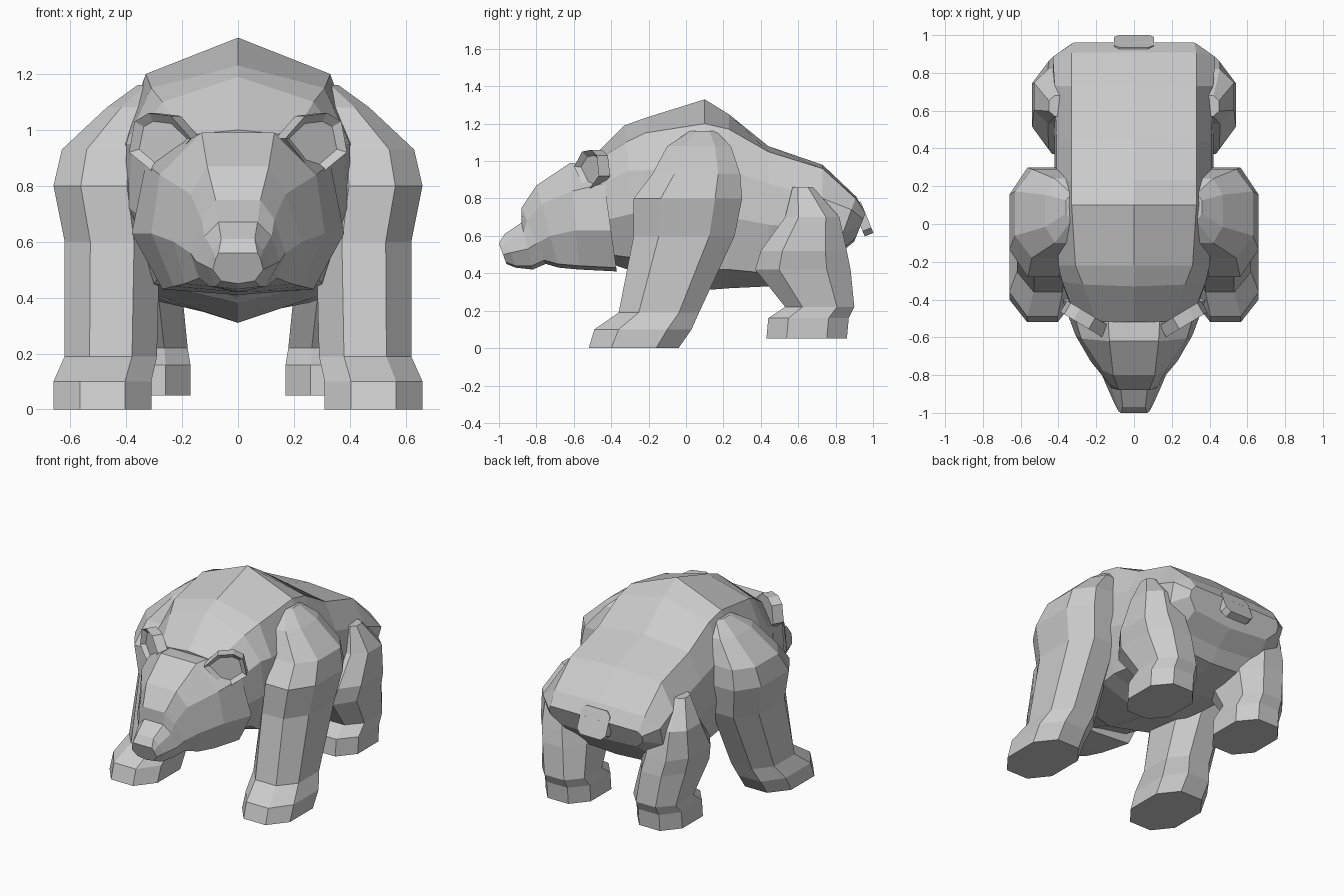
import bpy
import bmesh
from math import radians
from mathutils import Matrix, Vector

default_cube = bpy.data.objects.get("Cube")
if default_cube:
    bpy.data.objects.remove(default_cube, do_unlink=True)

# One plain grey covers the whole animal
grey = bpy.data.materials.new("warm_grey_fur")
grey.use_nodes = True
colour = (0.6, 0.6, 0.6, 1)
grey.diffuse_color = colour
grey.node_tree.nodes["Principled BSDF"].inputs["Base Color"].default_value = colour


def finish(bm, name):
    """Turn a bmesh into a flat shaded, coloured object."""
    bmesh.ops.recalc_face_normals(bm, faces=bm.faces[:])
    mesh = bpy.data.meshes.new(name)
    bm.to_mesh(mesh)
    bm.free()
    mesh.materials.append(grey)
    part = bpy.data.objects.new(name, mesh)
    bpy.context.scene.collection.objects.link(part)
    return part


def loft(name, rings):
    """Skin a row of closed rings and cap both ends."""
    bm = bmesh.new()
    loops = [[bm.verts.new(point) for point in ring] for ring in rings]
    for back, front in zip(loops, loops[1:]):
        for i in range(len(back)):
            j = (i + 1) % len(back)
            bm.faces.new((back[i], back[j], front[j], front[i]))
    bm.faces.new(loops[0])
    bm.faces.new(loops[-1])
    return finish(bm, name)


def trunk_ring(y, lean, top, edge, upper, side, low, bottom):
    """Mirrored cross-section; lean slides its lower points along y."""
    half = [edge, upper, side, low]
    outline = [(0, top)] + half + [(0, bottom)]
    outline += [(-x, z) for x, z in reversed(half)]
    return [(x, y + lean * (top - z) / (top - bottom), z) for x, z in outline]


def leg_ring(z, front, back, inner, outer, mirror):
    """Eight-sided cross-section of a leg with cut corners."""
    cut_x = (outer - inner) * 0.27
    cut_y = (back - front) * 0.25
    outline = [
        (inner + cut_x, front), (outer - cut_x, front),
        (outer, front + cut_y), (outer, back - cut_y),
        (outer - cut_x, back), (inner + cut_x, back),
        (inner, back - cut_y), (inner, front + cut_y),
    ]
    return [(x * mirror, y, z) for x, y in outline]


# Torso: y, lean, top, ridge edge, upper side, side, low side, bottom
torso = [
    (-0.52, 0.12, 1.0, (0.2, 0.98), (0.31, 0.86), (0.33, 0.68), (0.25, 0.5), 0.45),
    (-0.33, 0.08, 1.19, (0.27, 1.1), (0.38, 0.95), (0.39, 0.72), (0.28, 0.48), 0.4),
    (-0.22, 0, 1.23, (0.31, 1.15), (0.4, 0.95), (0.4, 0.75), (0.3, 0.45), 0.38),
    (0.1, 0, 1.33, (0.33, 1.2), (0.41, 0.97), (0.41, 0.7), (0.33, 0.42), 0.31),
    (0.23, 0, 1.25, (0.33, 1.17), (0.41, 0.95), (0.42, 0.7), (0.35, 0.42), 0.32),
    (0.44, 0, 1.08, (0.33, 1.05), (0.41, 0.88), (0.42, 0.66), (0.34, 0.4), 0.33),
    (0.73, 0, 0.98, (0.33, 0.96), (0.42, 0.8), (0.43, 0.64), (0.34, 0.42), 0.4),
    (0.91, -0.12, 0.81, (0.33, 0.8), (0.43, 0.74), (0.42, 0.62), (0.3, 0.5), 0.48),
    (0.96, -0.06, 0.72, (0.32, 0.72), (0.34, 0.69), (0.34, 0.65), (0.28, 0.59), 0.57),
]
loft("torso", [trunk_ring(*ring) for ring in torso])

# Head, from the neck forward to the nose tip
head = [
    (-0.45, 0.08, 0.98, (0.14, 0.98), (0.33, 0.88), (0.38, 0.63), (0.27, 0.43), 0.41),
    (-0.62, 0.05, 0.99, (0.13, 0.99), (0.28, 0.84), (0.31, 0.63), (0.23, 0.44), 0.42),
    (-0.8, 0.12, 0.87, (0.11, 0.87), (0.17, 0.77), (0.23, 0.6), (0.19, 0.45), 0.43),
    (-0.88, 0.13, 0.75, (0.08, 0.75), (0.13, 0.68), (0.17, 0.56), (0.14, 0.47), 0.45),
    (-0.88, 0.06, 0.67, (0.07, 0.67), (0.12, 0.62), (0.15, 0.53), (0.1, 0.44), 0.42),
    (-0.97, 0.06, 0.61, (0.06, 0.61), (0.09, 0.57), (0.11, 0.51), (0.08, 0.44), 0.43),
    (-1.0, 0.04, 0.56, (0.07, 0.56), (0.08, 0.54), (0.09, 0.5), (0.06, 0.46), 0.45),
]
loft("head", [trunk_ring(*ring) for ring in head])

# Legs: height, front, back, inner and outer limits, from the sole upward
front_leg = [
    (0, -0.52, -0.04, 0.31, 0.66),
    (0.1, -0.49, 0.03, 0.31, 0.66),
    (0.19, -0.36, 0.07, 0.29, 0.62),
    (0.6, -0.28, 0.26, 0.28, 0.62),
    (0.8, -0.28, 0.3, 0.3, 0.66),
    (0.93, -0.18, 0.29, 0.3, 0.63),
    (1.08, -0.1, 0.24, 0.28, 0.47),
    (1.16, 0.02, 0.16, 0.25, 0.36),
]
hind_leg = [
    (0.05, 0.43, 0.86, 0.17, 0.5),
    (0.16, 0.44, 0.87, 0.17, 0.5),
    (0.22, 0.53, 0.9, 0.18, 0.49),
    (0.42, 0.37, 0.88, 0.2, 0.52),
    (0.52, 0.4, 0.86, 0.22, 0.54),
    (0.7, 0.53, 0.82, 0.25, 0.53),
    (0.86, 0.57, 0.68, 0.34, 0.45),
]

# Ear outline seen from the front
ear_outline = [(0.17, 0.97), (0.24, 1.05), (0.32, 1.06), (0.37, 1.03),
               (0.39, 0.92), (0.28, 0.83)]


def build_ear(name, mirror):
    """Thick angled plate with a hollow pressed into its front."""
    bm = bmesh.new()
    front = [bm.verts.new((x * mirror, 0.6 * x - 0.7, z)) for x, z in ear_outline]
    plate = bm.faces.new(front)
    inward = Vector((-0.5 * mirror, 0.86, 0))
    extruded = bmesh.ops.extrude_face_region(bm, geom=[plate], use_keep_orig=True)
    moved = [v for v in extruded["geom"] if isinstance(v, bmesh.types.BMVert)]
    bmesh.ops.translate(bm, verts=moved, vec=inward * 0.07)
    bmesh.ops.recalc_face_normals(bm, faces=bm.faces[:])
    bmesh.ops.inset_individual(bm, faces=[plate], thickness=0.03)
    bmesh.ops.translate(bm, verts=plate.verts[:], vec=inward * 0.025)
    return finish(bm, name)


for label, mirror in (("left", 1), ("right", -1)):
    loft(label + "_front_leg", [leg_ring(*ring, mirror) for ring in front_leg])
    loft(label + "_hind_leg", [leg_ring(*ring, mirror) for ring in hind_leg])
    build_ear(label + "_ear", mirror)

# Tail: small slab with cut corners, tilted to lie on the rump
bm = bmesh.new()
bmesh.ops.create_cube(bm, size=1)
bmesh.ops.scale(bm, verts=bm.verts[:], vec=(0.21, 0.05, 0.18))
corners = [e for e in bm.edges if abs(e.verts[0].co.y - e.verts[1].co.y) > 0.01]
bmesh.ops.bevel(bm, geom=corners, offset=0.03, segments=1, affect="EDGES")
tilt = Matrix.Translation((0, 0.945, 0.69)) @ Matrix.Rotation(radians(22), 4, "X")
bmesh.ops.transform(bm, matrix=tilt, verts=bm.verts[:])
finish(bm, "tail")
